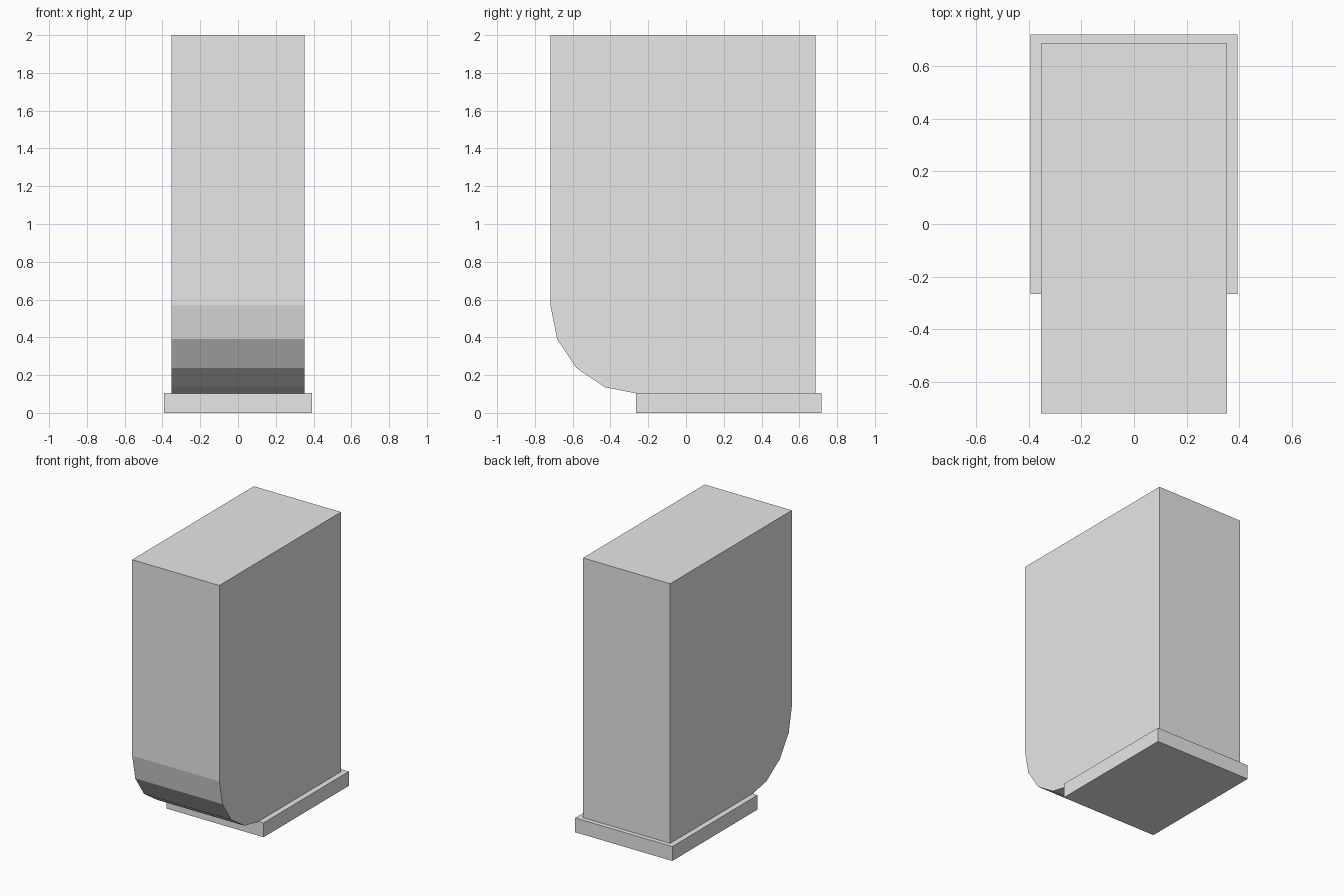
import bpy, bmesh, math

if "Cube" in bpy.data.objects:
    bpy.data.objects.remove(bpy.data.objects["Cube"])

grey = bpy.data.materials.new("light_grey")
grey.diffuse_color = (0.8, 0.8, 0.8, 1)
grey.use_nodes = True
grey.node_tree.nodes["Principled BSDF"].inputs["Base Color"].default_value = grey.diffuse_color


def extrude_profile(name, points, half_width):
    """Solid made by sweeping a (y, z) outline across x."""
    bm = bmesh.new()
    face = bm.faces.new([bm.verts.new((-half_width, y, z)) for y, z in points])
    swept = bmesh.ops.extrude_face_region(bm, geom=[face])["geom"]
    verts = [v for v in swept if isinstance(v, bmesh.types.BMVert)]
    bmesh.ops.translate(bm, verts=verts, vec=(2 * half_width, 0, 0))
    bmesh.ops.recalc_face_normals(bm, faces=bm.faces[:])
    mesh = bpy.data.meshes.new(name)
    bm.to_mesh(mesh)
    bm.free()
    mesh.materials.append(grey)
    obj = bpy.data.objects.new(name, mesh)
    bpy.context.collection.objects.link(obj)
    return obj


# Tall body with a four-segment rounded lower front edge
radius, front, back, bottom, top = 0.47, -0.718, 0.685, 0.10, 2.0
arc = []
for i in range(5):
    a = math.radians(22.5 * i)
    arc.append((front + radius * (1 - math.cos(a)),
                bottom + radius * (1 - math.sin(a))))
extrude_profile("body", [(back, top), (front, top)] + arc + [(back, bottom)], 0.352)

# Flat base plate under the rear of the body
extrude_profile("base_plate", [(-0.265, 0), (0.718, 0), (0.718, 0.105), (-0.265, 0.105)], 0.392)
